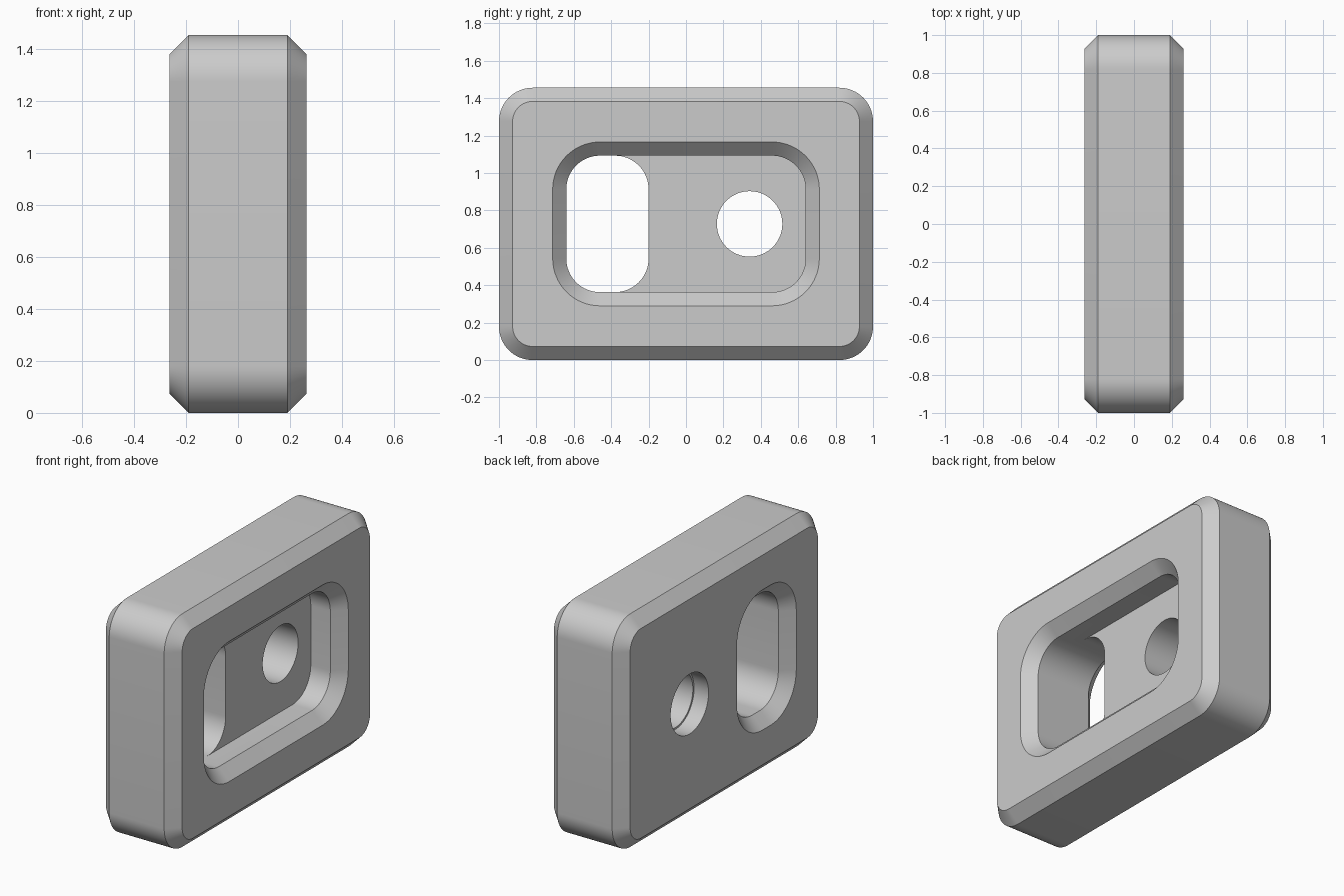
import bpy, bmesh, math

cube = bpy.data.objects.get("Cube")
if cube:
    bpy.data.objects.remove(cube, do_unlink=True)

grey = bpy.data.materials.new("plain grey")
grey.use_nodes = True
colour = (0.6, 0.6, 0.6, 1)
grey.diffuse_color = colour
grey.node_tree.nodes["Principled BSDF"].inputs["Base Color"].default_value = colour

MID, CHAMFER, SIDE = 0.728, 0.073, 0.263
SEGMENTS = 16


def rounded(y, z, half_y, half_z, radius):
    """Outline of a rounded rectangle in the side plane."""
    points = []
    for corner, (sy, sz) in enumerate(((1, 1), (-1, 1), (-1, -1), (1, -1))):
        for i in range(SEGMENTS + 1):
            a = math.pi / 2 * (corner + i / SEGMENTS)
            points.append((y + sy * (half_y - radius) + radius * math.cos(a),
                           z + sz * (half_z - radius) + radius * math.sin(a)))
    return points


def circle(y, z, radius):
    steps = [2 * math.pi * i / 64 for i in range(64)]
    return [(y + radius * math.cos(a), z + radius * math.sin(a)) for a in steps]


def loft(name, sections):
    """Closed solid through outlines placed along x."""
    bm = bmesh.new()
    rings = [[bm.verts.new((x, y, z)) for y, z in outline] for x, outline in sections]
    for a, b in zip(rings, rings[1:]):
        for i in range(len(a)):
            j = (i + 1) % len(a)
            bm.faces.new((a[i], a[j], b[j], b[i]))
    bm.faces.new(rings[0])
    bm.faces.new(rings[-1])
    bmesh.ops.recalc_face_normals(bm, faces=bm.faces)
    mesh = bpy.data.meshes.new(name)
    bm.to_mesh(mesh)
    bm.free()
    mesh.materials.append(grey)
    obj = bpy.data.objects.new(name, mesh)
    bpy.context.collection.objects.link(obj)
    return obj


def flared(y, half_y, half_z, radius, grow):
    return rounded(y, MID, half_y + grow, half_z + grow, radius + grow)


# Block with chamfered rims on both sides
block = loft("block", [
    (x, flared(0, 1, MID, 0.18, grow)) for x, grow in (
        (-SIDE, -CHAMFER), (CHAMFER - SIDE, 0), (SIDE - CHAMFER, 0), (SIDE, -CHAMFER))])

# Pocket with a chamfered mouth
FLOOR = 0.055
pocket = loft("pocket_cutter", [
    (x, flared(0, 0.64, 0.365, 0.18, grow)) for x, grow in (
        (FLOOR, 0), (SIDE - CHAMFER, 0), (SIDE + 0.05, CHAMFER + 0.05))])

# Slot from the pocket floor to the far side, flared at its exit
slot = loft("slot_cutter", [
    (x, flared(-0.42, 0.22, 0.365, 0.18, grow)) for x, grow in (
        (-SIDE - 0.05, CHAMFER + 0.05), (CHAMFER - SIDE, 0), (FLOOR + 0.05, 0))])

# Round hole, slightly wider near the far side
STEP = 0.1 - SIDE
hole = loft("hole_cutter", [
    (x, circle(0.34, MID, r)) for x, r in (
        (-SIDE - 0.05, 0.187), (STEP, 0.187), (STEP, 0.175), (FLOOR + 0.05, 0.175))])

bpy.context.view_layer.objects.active = block
block.select_set(True)
for cutter in (pocket, slot, hole):
    cut = block.modifiers.new(cutter.name, 'BOOLEAN')
    cut.operation = 'DIFFERENCE'
    cut.solver = 'EXACT'
    cut.object = cutter
    bpy.ops.object.modifier_apply(modifier=cut.name)
    bpy.data.objects.remove(cutter, do_unlink=True)

bpy.ops.object.shade_smooth_by_angle(angle=math.radians(25))
